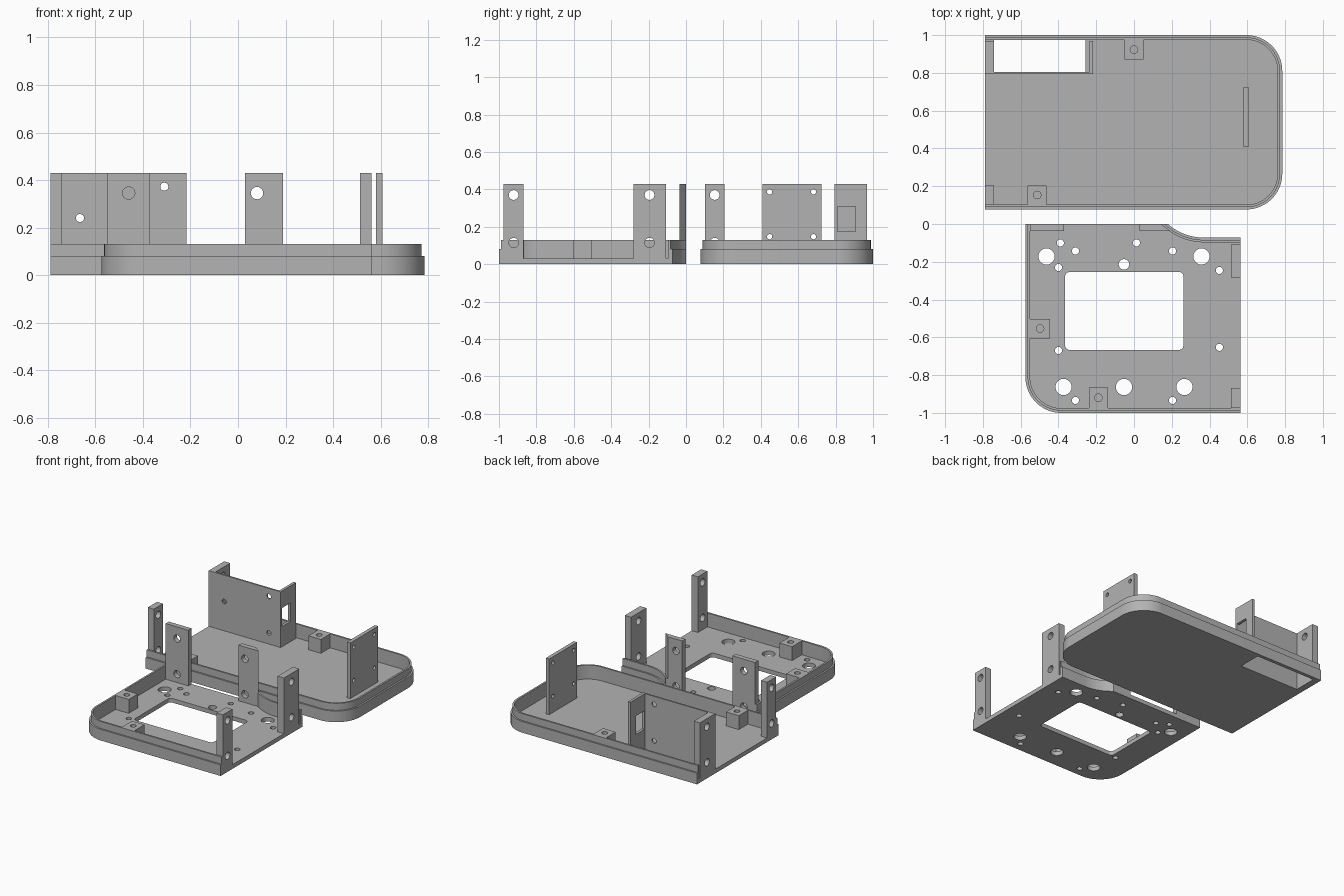
import bpy, bmesh, math
from mathutils import Vector

if "Cube" in bpy.data.objects:
    bpy.data.objects.remove(bpy.data.objects["Cube"])

grey = bpy.data.materials.new("plain grey")
grey.use_nodes = True
colour = (0.45, 0.45, 0.45, 1)
grey.diffuse_color = colour
grey.node_tree.nodes["Principled BSDF"].inputs["Base Color"].default_value = colour

FLOOR, STEP, RIM, TOP = 0.03, 0.08, 0.13, 0.43
LIP, WALL = 0.012, 0.025
parts = []


def place(axis, p, d):
    """Lift a 2D point to 3D, at distance d along the axis."""
    u, v = p
    return Vector({"x": (d, u, v), "y": (u, d, v), "z": (u, v, d)}[axis])


def prism(bm, pts, axis, a, b):
    low = [bm.verts.new(place(axis, p, a)) for p in pts]
    high = [bm.verts.new(place(axis, p, b)) for p in pts]
    bm.faces.new(low)
    bm.faces.new(high)
    for i in range(len(pts)):
        j = (i + 1) % len(pts)
        bm.faces.new((low[i], low[j], high[j], high[i]))


def finish(name, bm):
    bmesh.ops.recalc_face_normals(bm, faces=bm.faces)
    mesh = bpy.data.meshes.new(name)
    bm.to_mesh(mesh)
    bm.free()
    obj = bpy.data.objects.new(name, mesh)
    bpy.context.collection.objects.link(obj)
    mesh.materials.append(grey)
    return obj


def arc(cx, cy, r, start, end, n=20):
    return [(cx + r * math.cos(start + (end - start) * i / n),
             cy + r * math.sin(start + (end - start) * i / n)) for i in range(n + 1)]


def circle(c, r):
    return arc(*c, r, 0, math.tau, 24)[:-1]


def rect(u0, u1, v0, v1, r=0):
    if not r:
        return [(u0, v0), (u1, v0), (u1, v1), (u0, v1)]
    q = math.pi / 2
    centres = [(u1 - r, v1 - r), (u0 + r, v1 - r), (u0 + r, v0 + r), (u1 - r, v0 + r)]
    return [p for i, c in enumerate(centres) for p in arc(*c, r, i * q, (i + 1) * q, 6)]


def part(name, pts, axis, a, b, holes=(), hole_axis=None, depth=(-2, 2)):
    """Extruded outline with optional extruded holes cut out."""
    bm = bmesh.new()
    prism(bm, pts, axis, a, b)
    obj = finish(name, bm)
    if holes:
        bm = bmesh.new()
        for h in holes:
            prism(bm, h, hole_axis or axis, *depth)
        cutter = finish("cutter", bm)
        cutter.hide_render = True
        mod = obj.modifiers.new("holes", "BOOLEAN")
        mod.operation, mod.solver, mod.object = "DIFFERENCE", "EXACT", cutter
        deps = bpy.context.evaluated_depsgraph_get()
        mesh = bpy.data.meshes.new_from_object(obj.evaluated_get(deps))
        obj.modifiers.clear()
        obj.data = mesh
        bpy.data.objects.remove(cutter)
    parts.append(obj)
    return obj


def wall(name, path):
    """Stepped rim section swept along an offsettable path."""
    section = [(0, 0), (0, STEP), (LIP, STEP), (LIP, RIM), (WALL, RIM), (WALL, 0)]
    bm = bmesh.new()
    rows = [[bm.verts.new((x, y, z)) for x, y in path(off)] for off, z in section]
    for i, row in enumerate(rows):
        nxt = rows[(i + 1) % len(rows)]
        for j in range(len(row) - 1):
            bm.faces.new((row[j], row[j + 1], nxt[j + 1], nxt[j]))
    for end in (0, -1):
        bm.faces.new([row[end] for row in rows])
    parts.append(finish(name, bm))


def post(name, u0, u1, a, b, axis="x"):
    """Upright post with an upper and a lower screw hole."""
    mid = (u0 + u1) / 2
    upper = 0.37 if axis == "x" else 0.345
    holes = [circle((mid, z), 0.026) for z in (upper, upper - 0.255)]
    return part(name, rect(u0, u1, FLOOR, TOP), axis, a, b, holes)


def lug(name, x0, x1, y0, y1):
    """Screw block with a blind hole in the top."""
    c = ((x0 + x1) / 2, (y0 + y1) / 2)
    part(name, rect(x0, x1, y0, y1), "z", FLOOR, RIM, [circle(c, 0.02)], "z", (0.06, 0.2))


# Outlines as functions of the inward offset
LEFT, H = -0.788, math.pi / 2


def back_path(o):
    r = 0.19
    return ([(LEFT, 1 - o)] + arc(0.785 - r, 1 - r, r - o, H, 0)
            + arc(0.785 - r, 0.077 + r, r - o, 0, -H) + [(LEFT, 0.077 + o)])


def front_path(o):
    r = 0.19
    return ([(-0.575 + o, 0)] + arc(-0.575 + r, -1 + r, r - o, 2 * H, 3 * H)
            + [(0.5625, -1 + o)])


def notch_path(o):
    cy, r = 0.215, 0.287 + o
    return [(0.5625, cy - r)] + arc(0.37, cy, r, 3 * H, math.pi + math.asin(cy / r))


# Back tray
wall("back_tray_wall", back_path)
part("back_tray_floor", back_path(WALL), "z", 0, FLOOR, [rect(-0.74, -0.257, 0.805, 1.1)])
part("bracket_panel", rect(LEFT, -0.216, FLOOR, TOP), "y", 0.793, 0.805,
     [circle(c, 0.017) for c in ((-0.665, 0.24), (-0.31, 0.372), (-0.31, 0.11))])
part("bracket_side_plate", rect(0.805, 0.968, FLOOR, TOP), "x", -0.236, -0.216,
     [rect(0.81, 0.905, 0.175, 0.308)])
post("bracket_post", 0.805, 0.968, LEFT, -0.74)
post("back_tray_post", 0.102, 0.205, LEFT, -0.74)
part("end_plate", rect(0.408, 0.725, FLOOR, TOP), "x", 0.58, 0.607,
     [circle((y, z), 0.014) for y in (0.447, 0.682) for z in (0.147, 0.387)])
lug("back_tray_rear_lug", -0.05, 0.05, 0.87, 0.975)
lug("back_tray_front_lug", -0.563, -0.462, 0.102, 0.205)

# Front tray
wall("front_tray_wall", front_path)
wall("notch_wall", notch_path)
big = [(-0.463, -0.172), (0.357, -0.172), (-0.373, -0.863), (-0.053, -0.863), (0.267, -0.863)]
small = [(-0.39, -0.1), (-0.31, -0.143), (-0.4, -0.23), (0.013, -0.1), (0.204, -0.143),
         (0.452, -0.246), (0.452, -0.653), (-0.4, -0.67), (-0.31, -0.934), (0.204, -0.934)]
part("front_tray_floor", front_path(WALL) + notch_path(WALL), "z", 0, FLOOR,
     [circle(c, 0.043) for c in big] + [circle(c, 0.019) for c in small]
     + [circle((-0.053, -0.214), 0.028), rect(-0.365, 0.262, -0.667, -0.254, 0.025)])
post("front_tray_rear_post", -0.55, -0.37, -0.036, 0, "y")
part("notch_post", [(0.03, 0), (0.03, -0.036), (0.19, -0.036), (0.144, 0)], "z", FLOOR, TOP,
     [circle((0.08, z), 0.026) for z in (0.345, 0.09)], "y")
post("side_post_rear", -0.282, -0.108, 0.513, 0.5625)
post("side_post_front", -0.975, -0.868, 0.513, 0.5625)
lug("front_tray_side_lug", -0.55, -0.445, -0.605, -0.502)
lug("front_tray_front_lug", -0.238, -0.138, -0.975, -0.865)

# Smooth the rounded corners and holes, keep edges sharp
bpy.ops.object.select_all(action="DESELECT")
for obj in parts:
    obj.select_set(True)
bpy.context.view_layer.objects.active = parts[0]
bpy.ops.object.shade_smooth_by_angle()
